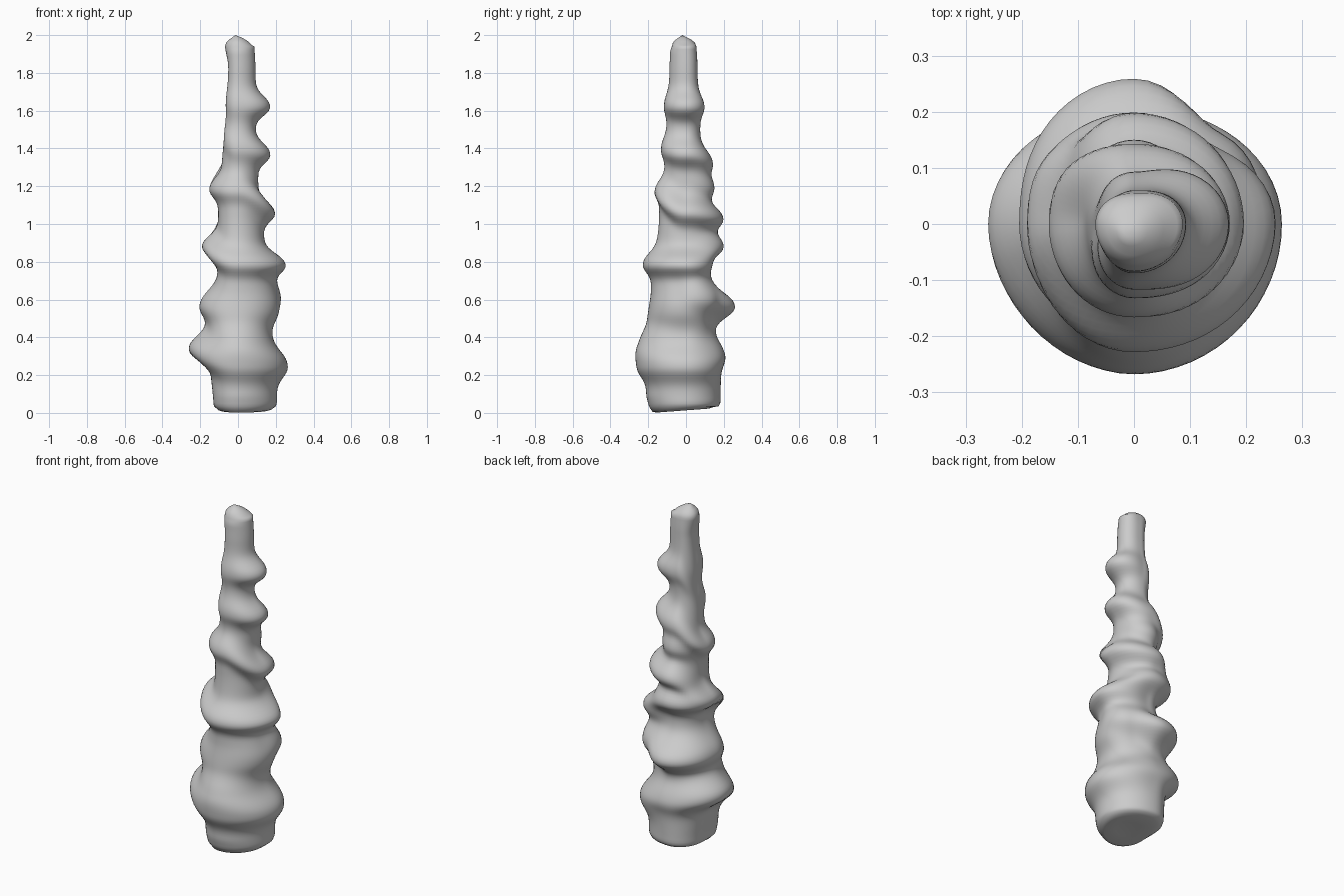
import bpy, bmesh, math

if "Cube" in bpy.data.objects:
    bpy.data.objects.remove(bpy.data.objects["Cube"])

SIDES, ROWS = 64, 130
TOP = 1.94

# Core radius (z, r) towards right, back, left and front
CORE = [
    [(0, .19), (.06, .206), (.15, .206), (.42, .175), (.64, .195), (.9, .138), (1.22, .107), (1.5, .092), (1.8, .093), (2, .085)],
    [(0, .155), (.06, .183), (.25, .185), (.42, .148), (.76, .125), (.97, .128), (1.12, .117), (1.27, .103), (1.5, .075), (1.85, .06), (2, .052)],
    [(0, .115), (.05, .13), (.2, .142), (.5, .16), (.75, .106), (1.1, .105), (1.3, .085), (1.6, .062), (1.82, .05), (1.96, .07)],
    [(0, .19), (.1, .21), (.5, .2), (.65, .185), (1.05, .142), (1.29, .112), (1.55, .102), (1.8, .088), (1.9, .085), (1.98, .065)],
]
# Ridges: (quarter turn, z, height); turn 0 is right, 1 back, 2 left, 3 front
UPPER_SPIRAL = [
    (-2, 1.66, 0), (-1, 1.63, .018), (0, 1.62, .077), (1, 1.62, .022), (2, 1.5, 0), (3, 1.4, .024),
    (4, 1.37, .072), (5, 1.33, .042), (6, 1.19, .055), (7, 1.18, .04), (8, 1.06, .073), (9, 1.03, .073), (10, .93, 0)]
RIDGES = [
    UPPER_SPIRAL,
    [(4, 1.24, 0), (5, 1.2, .04), (6, 1.18, 0)],
    [(0, .86, 0), (1, .88, .072), (2, .88, .085), (3, .79, .055), (4, .79, .09), (5, .8, 0)],
    [(-.2, .66, 0), (.5, .6, .06), (1, .565, .12), (2, .58, .055), (3, .55, .002), (4, .54, .03), (4.6, .5, 0)],
    [(0, .3, 0), (1, .32, .032), (2, .335, .11), (3, .25, .053), (4, .25, .065), (5, .25, 0)],
    [(2.2, .42, 0), (3, .365, .042), (4, .34, .008), (4.5, .34, 0)],
]


def lerp_table(table, t):
    if t <= table[0][0]:
        return table[0][1:]
    for a, b in zip(table, table[1:]):
        if t <= b[0]:
            f = (t - a[0]) / (b[0] - a[0])
            f = f * f * (3 - 2 * f)
            return tuple(p + (q - p) * f for p, q in zip(a[1:], b[1:]))
    return table[-1][1:]


def radius(angle, z):
    q = angle / (math.pi / 2)
    k = int(q) % 4
    w = math.sin(angle - int(q) * math.pi / 2) ** 2
    r = lerp_table(CORE[k], z)[0] * (1 - w) + lerp_table(CORE[(k + 1) % 4], z)[0] * w
    for ridge in RIDGES:
        t = q - 4
        while t <= ridge[-1][0]:
            if t >= ridge[0][0]:
                rz, h = lerp_table(ridge, t)
                d = z - rz
                width = (.077 if d > 0 else .064) * (1.2 if rz < .7 else 0.95)
                r += h * math.exp(-abs(d / width) ** 2.3)
            t += 4
    return r


bm = bmesh.new()
rings = []


def add_ring(z, scale=1.0, centre=(0, 0), lift=None):
    ring = []
    for i in range(SIDES):
        a = 2 * math.pi * i / SIDES
        r = radius(a, z)
        x, y = r * math.cos(a), r * math.sin(a)
        x = centre[0] + (x - centre[0]) * scale
        y = centre[1] + (y - centre[1]) * scale
        ring.append(bm.verts.new((x, y, lift(x, y) if lift else z)))
    rings.append(ring)


# Rounded underside, slightly raised at the back
for s, h in ((.4, .008), (.8, 0), (.93, .006)):
    add_ring(0, s, (.035, -.02), lambda x, y, h=h: h + max(0, y + .18) * .075)

# Twisting body
for i in range(ROWS):
    add_ring(.035 + (TOP - .035) * i / (ROWS - 1))

# Lumpy slanted tip
for s, h in ((.9, .02), (.65, .035), (.35, .047)):
    add_ring(TOP, s, (-.01, -.02), lambda x, y, h=h, s=s: TOP + h - .22 * max(0, x) * s)

for a, b in zip(rings, rings[1:]):
    for i in range(SIDES):
        j = (i + 1) % SIDES
        bm.faces.new((a[i], a[j], b[j], b[i]))
bm.faces.new(rings[0][::-1])
tip = bm.verts.new((-.015, -.02, 2))
for i in range(SIDES):
    bm.faces.new((rings[-1][i], rings[-1][(i + 1) % SIDES], tip))

bmesh.ops.recalc_face_normals(bm, faces=bm.faces)
mesh = bpy.data.meshes.new("spiral_spire")
bm.to_mesh(mesh)
bm.free()
mesh.shade_smooth()
spire = bpy.data.objects.new("spiral_spire", mesh)
bpy.context.collection.objects.link(spire)
